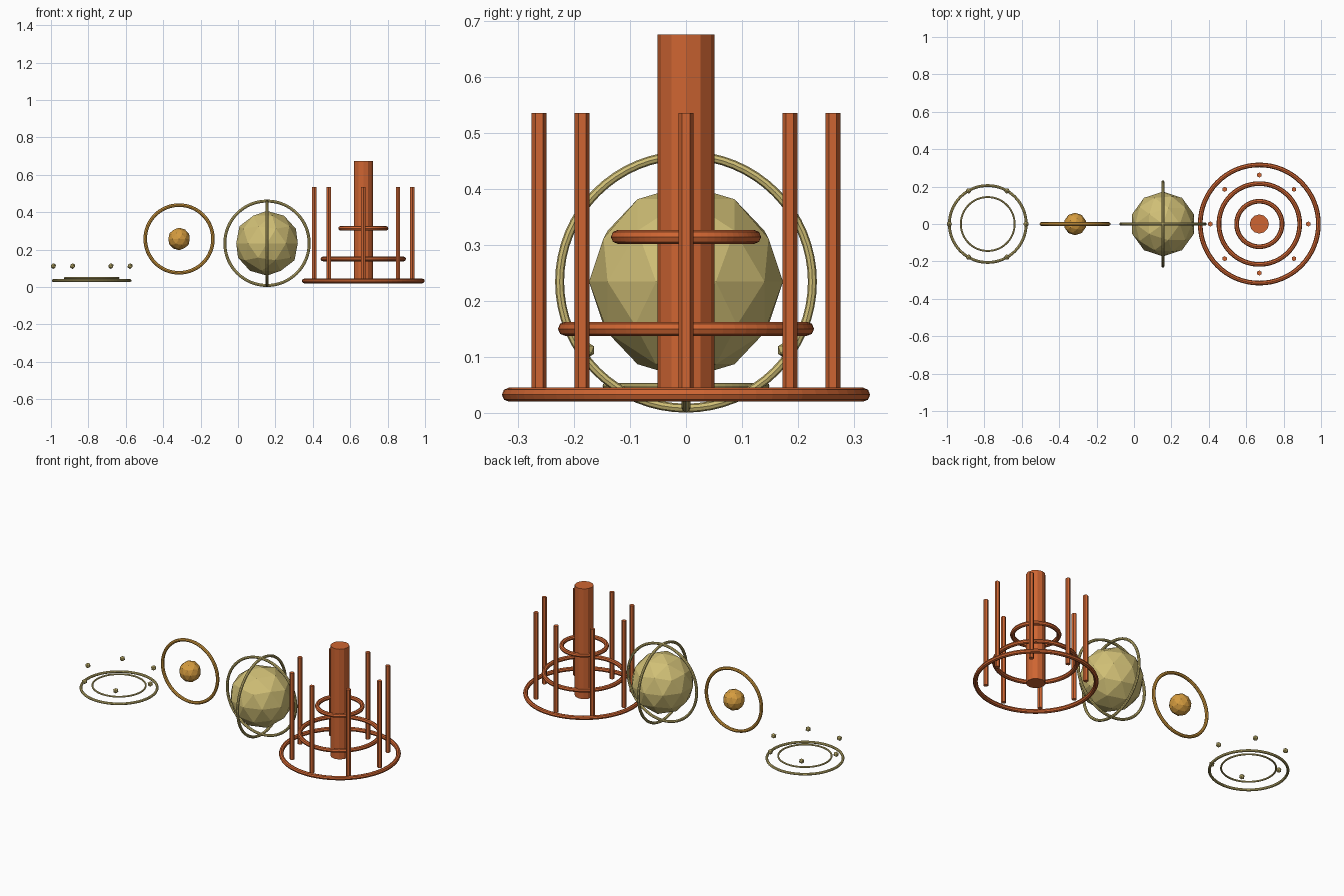
import bpy
from math import cos, sin, pi

cube = bpy.data.objects.get("Cube")
if cube:
    bpy.data.objects.remove(cube, do_unlink=True)


def material(name, rgb):
    mat = bpy.data.materials.new(name)
    mat.use_nodes = True
    color = (*rgb, 1.0)
    mat.diffuse_color = color
    mat.node_tree.nodes["Principled BSDF"].inputs["Base Color"].default_value = color
    return mat


RUST = material("rust orange", (0.62, 0.13, 0.032))
KHAKI = material("pale khaki", (0.63, 0.52, 0.18))
AMBER = material("amber", (0.66, 0.33, 0.05))


def finish(name, mat):
    obj = bpy.context.object
    obj.name = name
    obj.data.materials.append(mat)
    return obj


def ring(name, mat, loc, radius, tube, rot=(0, 0, 0)):
    bpy.ops.mesh.primitive_torus_add(location=loc, rotation=rot, major_radius=radius,
                                     minor_radius=tube, major_segments=64, minor_segments=8)
    return finish(name, mat)


def ball(name, mat, loc, radius, detail):
    bpy.ops.mesh.primitive_ico_sphere_add(location=loc, radius=radius, subdivisions=detail)
    return finish(name, mat)


def post(name, mat, x, y, bottom, top, radius, sides):
    bpy.ops.mesh.primitive_cylinder_add(location=(x, y, (bottom + top) / 2), radius=radius,
                                        depth=top - bottom, vertices=sides)
    return finish(name, mat)


def around(x, radius, count):
    """Points evenly spaced on a circle about (x, 0)."""
    for i in range(count):
        a = 2 * pi * i / count
        yield i + 1, x + radius * cos(a), radius * sin(a)


# Tower: column, three stacked rings and a circle of rods
TOWER_X = 0.67
post("tower_column", RUST, TOWER_X, 0, 0.02, 0.675, 0.051, 12)
for name, z, radius in (("lower", 0.0325, 0.316), ("middle", 0.15, 0.216), ("upper", 0.314, 0.1215)):
    ring(f"tower_{name}_ring", RUST, (TOWER_X, 0, z), radius, 0.0125)
for i, x, y in around(TOWER_X, 0.262, 8):
    post(f"tower_rod_{i}", RUST, x, y, 0.02, 0.535, 0.0135, 6)

# Large globe with two crossed upright rings
GLOBE = (0.155, 0, 0.234)
ball("large_globe", KHAKI, GLOBE, 0.173, 2)
ring("globe_front_ring", KHAKI, GLOBE, 0.2255, 0.008, (pi / 2, 0, 0))
ring("globe_side_ring", KHAKI, GLOBE, 0.2255, 0.008, (0, pi / 2, 0))

# Small globe inside one upright ring
SMALL = (-0.315, 0, 0.257)
ball("small_globe", AMBER, SMALL, 0.06, 2)
ring("small_globe_ring", AMBER, SMALL, 0.181, 0.0095, (pi / 2, 0, 0))

# Flat rings with six floating beads
FLAT_X = -0.782
ring("flat_outer_ring", KHAKI, (FLAT_X, 0, 0.0345), 0.2055, 0.0075)
ring("flat_inner_ring", KHAKI, (FLAT_X, 0, 0.048), 0.144, 0.005)
for i, x, y in around(FLAT_X, 0.205, 6):
    ball(f"bead_{i}", KHAKI, (x, y, 0.112), 0.0155, 1)
